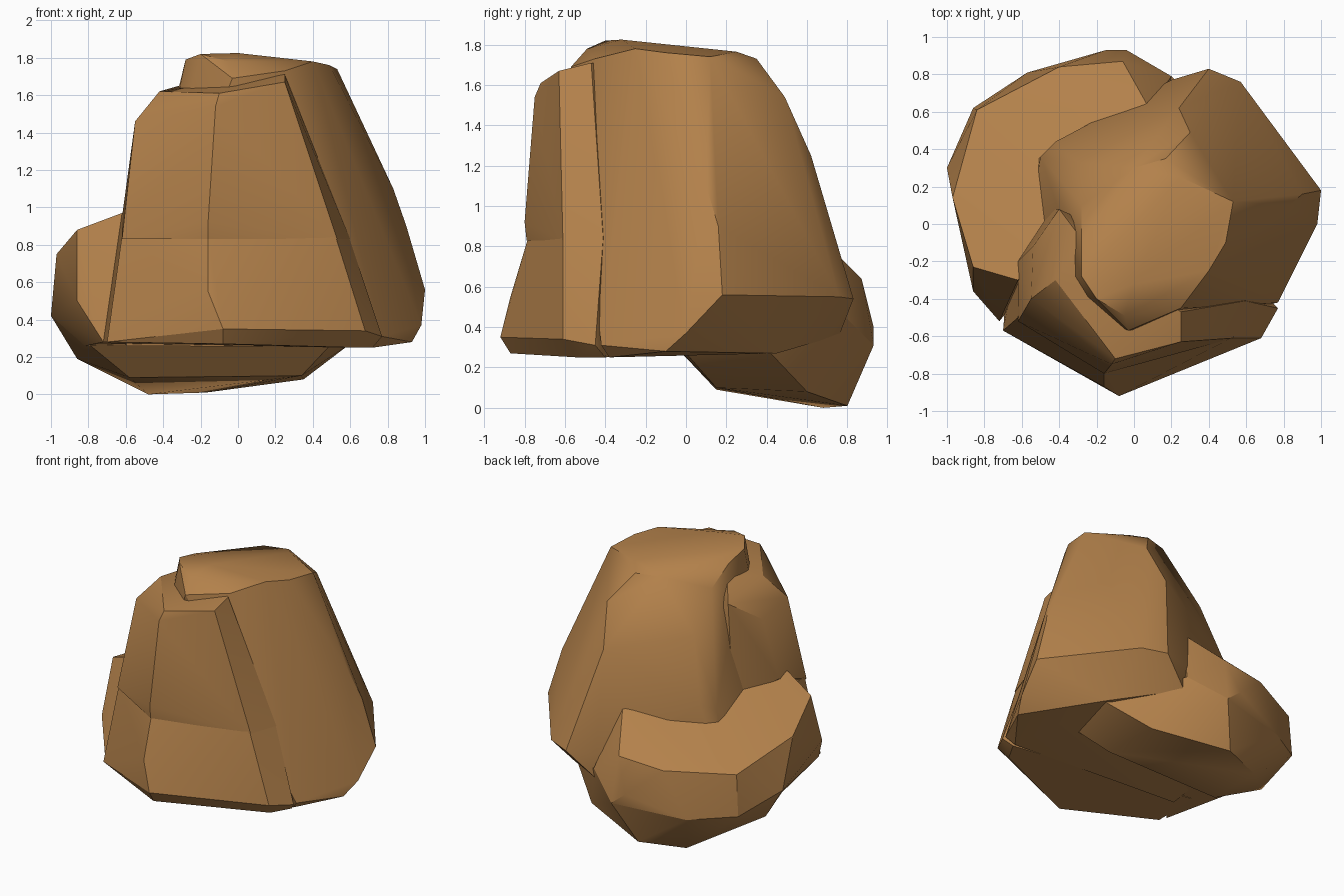
import bpy
import bmesh
import math

cube = bpy.data.objects.get("Cube")
if cube:
    bpy.data.objects.remove(cube, do_unlink=True)

brown = bpy.data.materials.new("warm brown stone")
brown.use_nodes = True
stone_colour = (0.45, 0.22, 0.07, 1)
brown.diffuse_color = stone_colour
brown.node_tree.nodes["Principled BSDF"].inputs["Base Color"].default_value = stone_colour


def chiselled_stone(name, corners):
    """Wrap the corner points of one chunk of rock in a faceted skin."""
    bm = bmesh.new()
    for corner in corners:
        bm.verts.new(corner)
    result = bmesh.ops.convex_hull(bm, input=bm.verts[:])
    leftovers = {g for g in result["geom_interior"] + result["geom_unused"]
                 if isinstance(g, bmesh.types.BMVert)}
    bmesh.ops.delete(bm, geom=[v for v in leftovers if v.is_valid], context="VERTS")
    bmesh.ops.dissolve_limit(bm, angle_limit=math.radians(3),
                             verts=bm.verts[:], edges=bm.edges[:])
    bmesh.ops.recalc_face_normals(bm, faces=bm.faces[:])
    mesh = bpy.data.meshes.new(name)
    bm.to_mesh(mesh)
    bm.free()
    mesh.materials.append(brown)
    rock = bpy.data.objects.new(name, mesh)
    bpy.context.collection.objects.link(rock)
    bpy.ops.object.select_all(action="DESELECT")
    rock.select_set(True)
    bpy.context.view_layer.objects.active = rock
    bpy.ops.object.shade_smooth_by_angle(angle=math.radians(30))
    return rock


# Tall tapering body: crown, shoulders, wide foot, underside
crown = [(-.28, .1, 1.64), (-.28, -.1, 1.75), (-.28, -.28, 1.79), (-.2, -.4, 1.82),
         (-.03, -.57, 1.69), (-.05, -.49, 1.78), (0, -.32, 1.825), (.25, -.45, 1.73),
         (.4, -.25, 1.78), (.49, -.1, 1.76), (.53, .12, 1.74), (.25, .25, 1.765),
         (.17, .35, 1.73), (0, .3, 1.73)]
shoulders = [(-.3, .33, 1.38), (.3, .49, 1.54), (.24, .62, 1.25), (.08, .62, 1),
             (-.42, .44, .95), (-.5, .36, .9), (.83, .1, 1.1), (.9, .16, .9),
             (.6, -.4, .85)]
foot = [(1, .18, .56), (.98, 0, .37), (.57, .76, .55), (.4, .83, .54),
        (.2, .77, .54), (.77, -.42, .31), (.93, -.1, .28), (.72, -.38, .25)]
underside = [(-.6, -.3, .26), (-.55, .3, .3), (.6, .45, .27), (.2, .76, .36)]
chiselled_stone("main_rock", crown + shoulders + foot + underside)

# Upper slab leaning on the front
chiselled_stone("upper_front_slab", [
    (-.42, -.3, 1.62), (-.1, -.72, 1.61), (.25, -.63, 1.67), (.25, -.47, 1.71),
    (-.28, -.08, 1.66), (-.4, .08, 1.55), (-.55, -.4, 1.46), (-.12, -.75, 1.54),
    (-.54, -.12, 1.4), (-.16, -.8, .92), (-.16, -.79, .83), (-.62, -.52, .83),
    (-.62, -.2, .95), (-.44, .08, .85), (.53, -.61, .83), (.6, -.41, .83)])

# Lower slab flaring out to the front edge
chiselled_stone("lower_front_slab", [
    (-.16, -.78, .85), (-.62, -.5, .85), (-.62, -.15, .85), (.52, -.61, .85),
    (.59, -.41, .85), (-.16, -.87, .55), (-.08, -.92, .35), (-.08, -.87, .27),
    (-.7, -.57, .28), (-.67, -.2, .27), (.68, -.61, .34), (.64, -.54, .25),
    (.77, -.45, .31), (.72, -.4, .25)])

# Boulder wrapped around the back corner: ledge, rim and side band
ledge = [(-.62, -.3, .97), (.08, .62, .89), (-.86, -.23, .88)]
rim = [(-.97, .14, .75), (-.84, .61, .61), (-.4, .84, .61), (-.06, .87, .64)]
band = [(-.86, -.36, .5), (-.72, -.52, .28), (-1, .3, .42), (-.86, .62, .31),
        (-.57, .81, .28), (-.15, .93, .4), (-.04, .93, .31), (.2, .79, .45)]
hidden_floor = [(-.86, .3, .25), (-.7, 0, .27), (.2, .6, .27)]
chiselled_stone("back_boulder", ledge + rim + band + hidden_floor)

# Keel below the boulder, reaching the ground
chiselled_stone("ground_keel", band[2:] + [
    (-.86, .3, .19), (-.8, -.02, .27), (.5, 0, .27), (-.58, .15, .09),
    (-.48, .68, 0), (-.17, .8, .01), (.35, .6, .08), (.34, .15, .1),
    (.6, .42, .27)])
